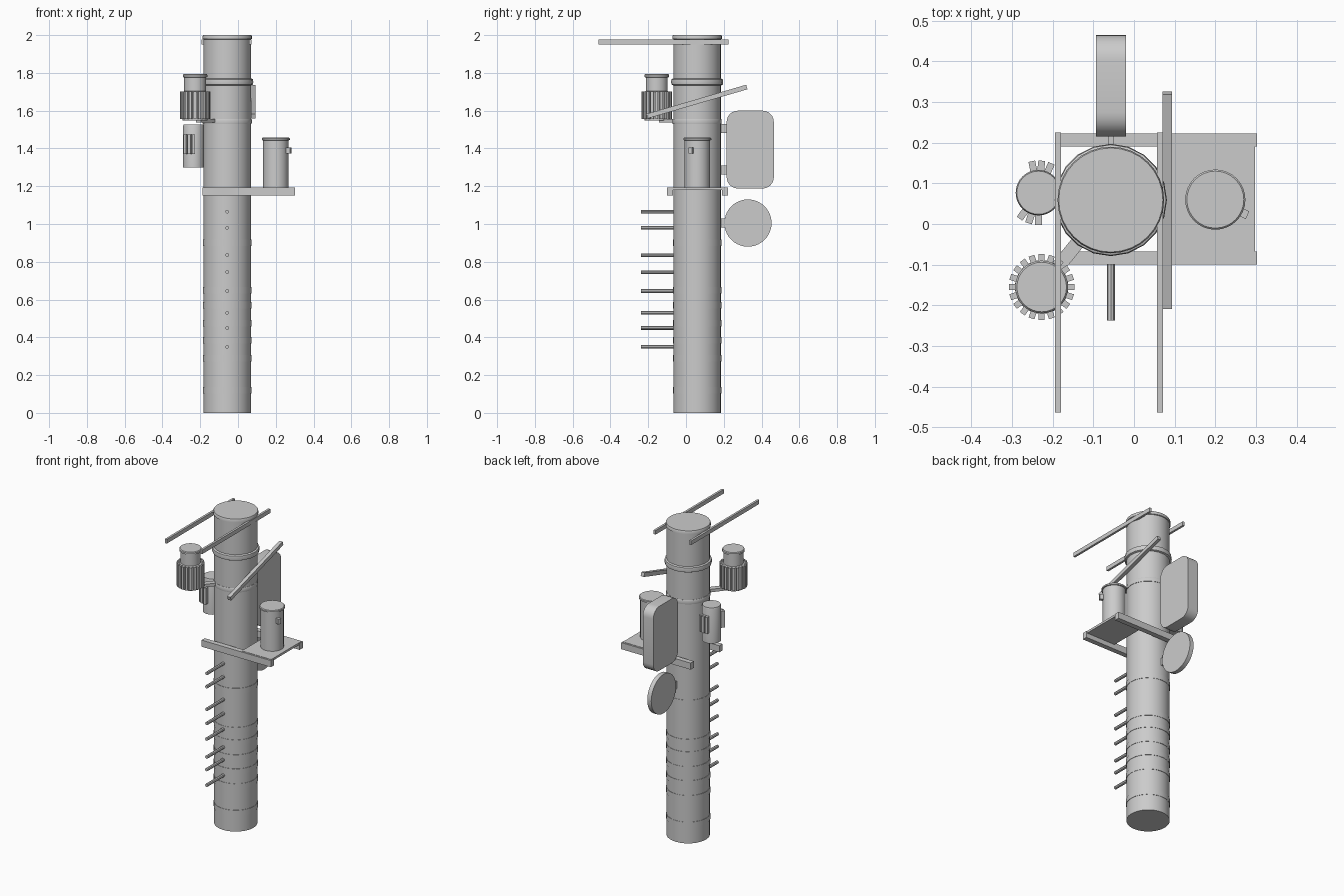
import bpy, bmesh, math
from mathutils import Matrix, Vector

if "Cube" in bpy.data.objects:
    bpy.data.objects.remove(bpy.data.objects["Cube"])

PX, PY, PR = -0.057, 0.059, 0.126


def finish(name, bm, smooth=False):
    bmesh.ops.recalc_face_normals(bm, faces=bm.faces)
    me = bpy.data.meshes.new(name)
    bm.to_mesh(me)
    bm.free()
    ob = bpy.data.objects.new(name, me)
    bpy.context.collection.objects.link(ob)
    if smooth:
        bpy.ops.object.select_all(action='DESELECT')
        ob.select_set(True)
        bpy.context.view_layer.objects.active = ob
        bpy.ops.object.shade_smooth_by_angle(angle=math.radians(35))
    return ob


def box(name, lo, hi):
    size = [b - a for a, b in zip(lo, hi)]
    mid = [(a + b) / 2 for a, b in zip(lo, hi)]
    bm = bmesh.new()
    bmesh.ops.create_cube(bm, size=1, matrix=Matrix.Translation(mid) @ Matrix.Diagonal((*size, 1)))
    return finish(name, bm)


def rod(name, a, b, r, n=24):
    a, b = Vector(a), Vector(b)
    d = b - a
    bm = bmesh.new()
    m = Matrix.Translation((a + b) / 2) @ d.to_track_quat('Z', 'Y').to_matrix().to_4x4()
    bmesh.ops.create_cone(bm, cap_ends=True, segments=n, radius1=r, radius2=r, depth=d.length, matrix=m)
    return finish(name, bm, True)


def lathe(name, x, y, profile, n=32):
    # closed stack of rings (radius, z), capped at both ends
    bm = bmesh.new()
    rings = [[bm.verts.new((x + r * math.cos(2 * math.pi * i / n),
                            y + r * math.sin(2 * math.pi * i / n), z)) for i in range(n)]
             for r, z in profile]
    for p, q in zip(rings, rings[1:]):
        for i in range(n):
            j = (i + 1) % n
            bm.faces.new((p[i], p[j], q[j], q[i]))
    bm.faces.new(rings[0])
    bm.faces.new(rings[-1])
    return finish(name, bm, True)


def fins(name, x, y, angles, r0, r1, w, z0, z1):
    bm = bmesh.new()
    for a in angles:
        m = (Matrix.Translation((x, y, (z0 + z1) / 2)) @ Matrix.Rotation(math.radians(a), 4, 'Z')
             @ Matrix.Translation(((r0 + r1) / 2, 0, 0)) @ Matrix.Diagonal((r1 - r0, w, z1 - z0, 1)))
        bmesh.ops.create_cube(bm, size=1, matrix=m)
    return finish(name, bm)


# Pole with cap rim
lathe("pole", PX, PY, [(PR, 0), (PR, 1.978), (0.131, 1.98), (0.131, 1.993), (0.128, 2.0)], 32)

# Collars and thin bands
lathe("upper_collar", PX, PY, [(0.126, 1.733), (0.136, 1.738), (0.138, 1.752),
                               (0.136, 1.766), (0.126, 1.771)], 20)
lathe("lower_collar", PX, PY, [(0.129, 1.53), (0.130, 1.535), (0.130, 1.552), (0.128, 1.557)], 20)
for i, z in enumerate((0.12, 0.29, 0.385, 0.475, 0.57, 0.65, 0.9)):
    lathe(f"band_{i}", PX, PY, [(0.1285, z - 0.017), (0.1285, z + 0.017)], 24)

# Climbing pegs
for i, z in enumerate((0.35, 0.45, 0.53, 0.645, 0.745, 0.835, 0.98, 1.065)):
    rod(f"climbing_peg_{i}", (PX, -0.237, z), (PX, -0.03, z), 0.01, 8)

# Crossarms at the top
for i, x in enumerate((-0.187, 0.064)):
    box(f"top_crossarm_{i}", (x - 0.007, -0.463, 1.95), (x + 0.007, 0.225, 1.976))

# Sloping crossarm
arm = box("sloping_crossarm", (-0.0115, -0.275, -0.0125), (0.0115, 0.275, 0.0125))
arm.location = (0.0815, 0.058, 1.648)
arm.rotation_euler.x = math.atan2(0.155, 0.53)

# Platform beams and deck
for i, y in enumerate((-0.084, 0.206)):
    box(f"platform_beam_{i}", (-0.188, y - 0.016, 1.15), (0.303, y + 0.016, 1.192))
box("platform_deck", (0.09, -0.09, 1.18), (0.298, 0.212, 1.194))

# Platform transformer
lathe("platform_transformer", 0.2, 0.06, [(0.067, 1.19), (0.067, 1.443), (0.074, 1.444),
                                         (0.074, 1.453), (0.070, 1.457)])
fins("platform_transformer_valve", 0.2, 0.06, [-26], 0.06, 0.088, 0.021, 1.372, 1.404)

# Finned transformer on its arm
AX, AY = -0.227, -0.155
lathe("finned_transformer", AX, AY, [(0.066, 1.548), (0.066, 1.7), (0.058, 1.703), (0.058, 1.776),
                                     (0.065, 1.778), (0.065, 1.789), (0.061, 1.794)])
fins("finned_transformer_fins", AX, AY, [i * 18 for i in range(20)], 0.06, 0.081, 0.015, 1.557, 1.702)
fins("finned_transformer_arm", AX, AY, [51], 0.03, 0.18, 0.034, 1.537, 1.556)

# Small transformer against the pole
BX, BY = -0.235, 0.077
lathe("small_transformer", BX, BY, [(0.056, 1.3), (0.056, 1.518), (0.053, 1.527)])
fins("small_transformer_fins", BX, BY, [66, 84, 102, 234, 252, 270], 0.05, 0.079, 0.017, 1.37, 1.475)

# Rounded sign box
bm = bmesh.new()
pts = []
for k, (cy, cz) in enumerate(((0.405, 1.54), (0.275, 1.54), (0.275, 1.248), (0.405, 1.248))):
    for s in range(7):
        a = math.radians(90 * k + 15 * s)
        pts.append((cy + 0.06 * math.cos(a), cz + 0.06 * math.sin(a)))
face = bm.faces.new([bm.verts.new((PX - 0.037, y, z)) for y, z in pts])
ext = bmesh.ops.extrude_face_region(bm, geom=[face], use_keep_orig=True)
bmesh.ops.translate(bm, vec=(0.074, 0, 0),
                    verts=[g for g in ext["geom"] if isinstance(g, bmesh.types.BMVert)])
finish("sign_box", bm, True)

# Round sign and sign brackets
rod("round_sign", (PX - 0.014, 0.328, 1.005), (PX + 0.014, 0.328, 1.005), 0.125, 40)
for i, z in enumerate((1.005, 1.285, 1.505)):
    box(f"sign_bracket_{i}", (PX - 0.007, 0.17, z - 0.024), (PX + 0.007, 0.222, z + 0.024))
